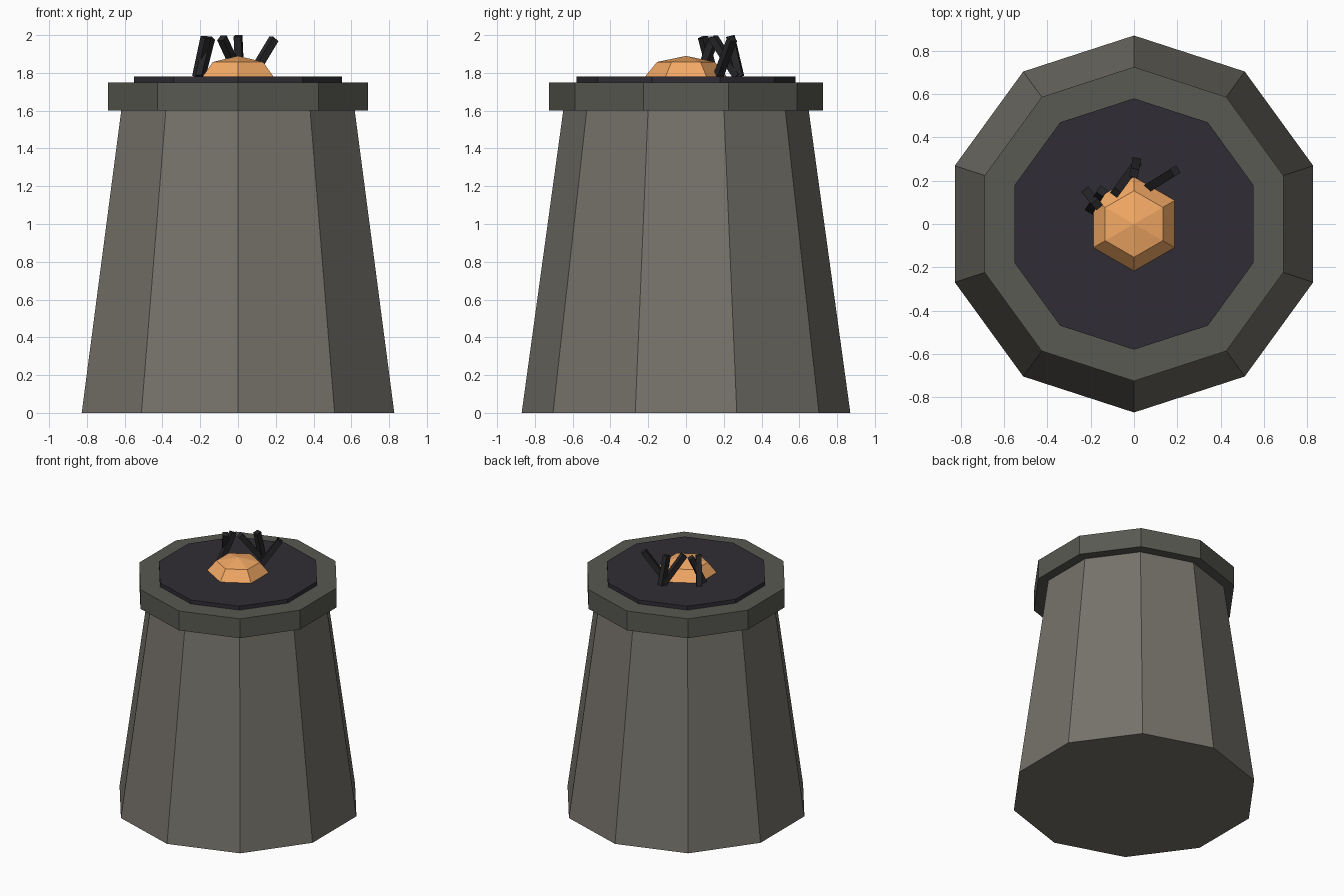
import bpy, bmesh
from math import sin, cos, tau, pi
from mathutils import Vector

if "Cube" in bpy.data.objects:
    bpy.data.objects.remove(bpy.data.objects["Cube"])


def material(name, rgb):
    m = bpy.data.materials.new(name)
    m.diffuse_color = (*rgb, 1)
    m.use_nodes = True
    m.node_tree.nodes["Principled BSDF"].inputs["Base Color"].default_value = m.diffuse_color
    return m


def finish(bm, name, mat):
    bmesh.ops.recalc_face_normals(bm, faces=bm.faces)
    me = bpy.data.meshes.new(name)
    bm.to_mesh(me)
    bm.free()
    ob = bpy.data.objects.new(name, me)
    me.materials.append(mat)
    bpy.context.collection.objects.link(ob)
    return ob


def turned(name, profile, sides, mat, apex=None):
    """Stacked polygon rings (radius, z) with a corner on the y axis."""
    bm = bmesh.new()
    rings = [[bm.verts.new((r * sin(tau * i / sides), r * cos(tau * i / sides), z))
              for i in range(sides)] for r, z in profile]
    for a, b in zip(rings, rings[1:]):
        for i in range(sides):
            j = (i + 1) % sides
            bm.faces.new((a[i], a[j], b[j], b[i]))
    bm.faces.new(rings[0])
    if apex is None:
        bm.faces.new(rings[-1])
    else:
        tip = bm.verts.new((0, 0, apex))
        for i in range(sides):
            bm.faces.new((rings[-1][i], rings[-1][(i + 1) % sides], tip))
    return finish(bm, name, mat)


def stick(name, base, top, mat, width=0.04):
    """Square bar between two points."""
    base, top = Vector(base), Vector(top)
    axis = top - base
    bm = bmesh.new()
    bmesh.ops.create_cube(bm, size=1)
    for v in bm.verts:
        v.co = Vector((v.co.x * width, v.co.y * width, v.co.z * axis.length))
    ob = finish(bm, name, mat)
    ob.location = (base + top) / 2
    ob.rotation_euler = axis.to_track_quat('Z', 'Y').to_euler()
    return ob


stone = material("stone", (0.18, 0.17, 0.145))
rim_stone = material("rim_stone", (0.10, 0.10, 0.085))
ash = material("ash", (0.03, 0.027, 0.035))
glow = material("glow", (0.90, 0.40, 0.13))
char = material("char", (0.02, 0.02, 0.022))

# Tapered pedestal, rim and ash bed
turned("pedestal", [(0.87, 0), (0.65, 1.6)], 10, stone)
turned("rim", [(0.725, 1.6), (0.725, 1.75)], 10, rim_stone)
turned("ash_bed", [(0.58, 1.74), (0.58, 1.78)], 10, ash)

# Glowing ember dome
R, H = 0.217, 0.11
turned("ember", [(R, 1.78), (R * cos(pi / 4), 1.78 + H * sin(pi / 4))], 6, glow, apex=1.78 + H)

# Charred sticks leaning behind the ember
sticks = [
    ((0.07, 0.17, 1.78), (0.19, 0.245, 1.98)),
    ((0.01, 0.275, 1.78), (-0.085, 0.145, 1.985)),
    ((0.01, 0.285, 1.78), (0.0, 0.235, 1.995)),
    ((-0.215, 0.145, 1.78), (-0.17, 0.09, 1.99)),
    ((-0.20, 0.07, 1.78), (-0.148, 0.152, 1.985)),
]
for n, (b, t) in enumerate(sticks, 1):
    stick(f"charred_stick_{n}", b, t, char)
